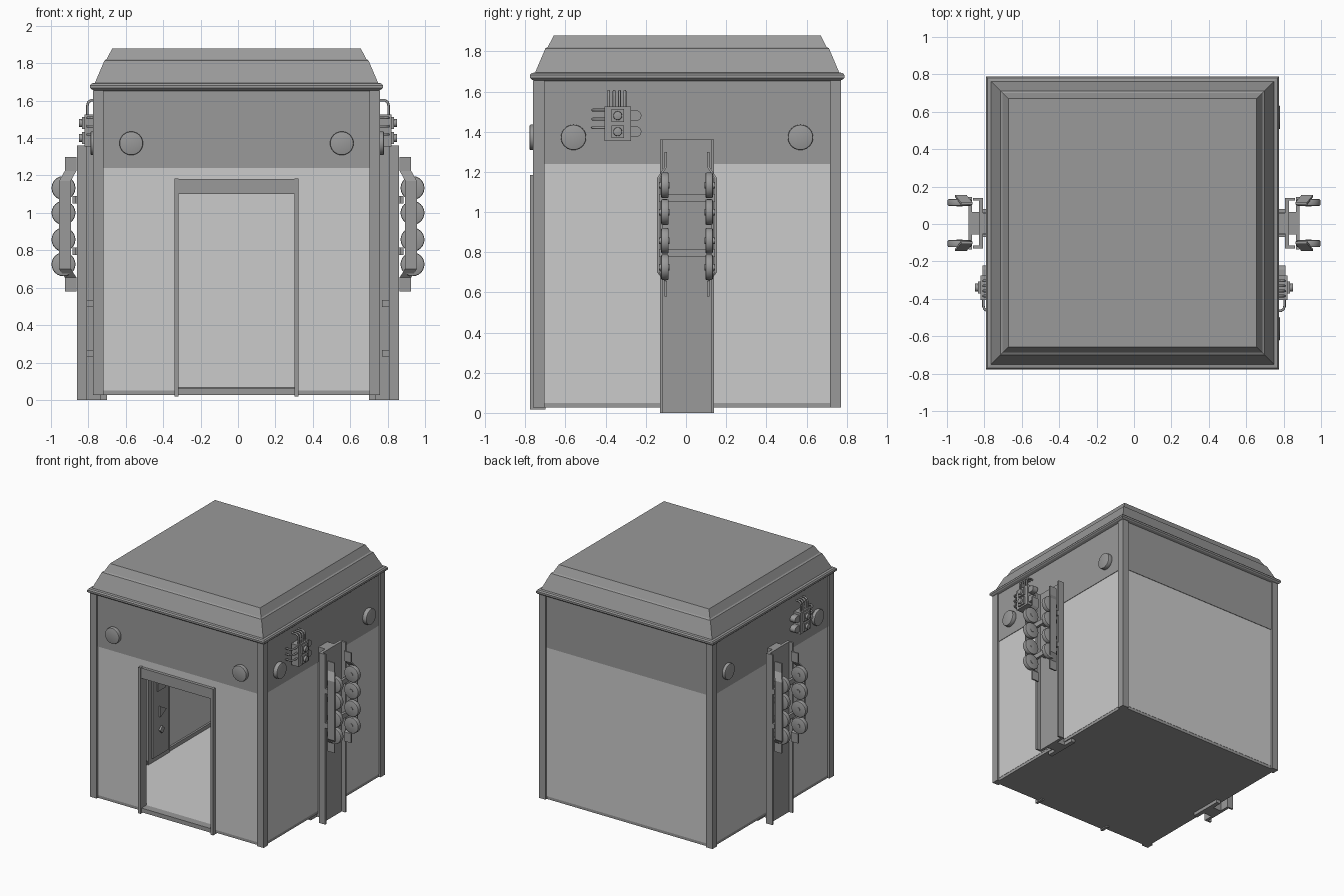
import bpy, bmesh
from math import radians
from mathutils import Matrix, Vector

if "Cube" in bpy.data.objects:
    bpy.data.objects.remove(bpy.data.objects["Cube"])

CX, CY = -0.008, 0.006            # cab centre
dark = bpy.data.materials.new("dark_grey")
dark.diffuse_color = (0.32, 0.32, 0.32, 1)
dark.use_nodes = True
dark.node_tree.nodes["Principled BSDF"].inputs["Base Color"].default_value = dark.diffuse_color


def finish(name, bm, mat=dark, smooth=False):
    bmesh.ops.recalc_face_normals(bm, faces=bm.faces)
    me = bpy.data.meshes.new(name)
    bm.to_mesh(me)
    bm.free()
    ob = bpy.data.objects.new(name, me)
    bpy.context.collection.objects.link(ob)
    if mat:
        me.materials.append(mat)
    if smooth:
        bpy.context.view_layer.objects.active = ob
        ob.select_set(True)
        bpy.ops.object.shade_smooth_by_angle(angle=radians(35))
        ob.select_set(False)
    return ob


def box(name, x, y, z, mat=dark):
    bm = bmesh.new()
    lo = Vector((min(x), min(y), min(z)))
    hi = Vector((max(x), max(y), max(z)))
    m = Matrix.Translation((lo + hi) / 2) @ Matrix.Diagonal((*(hi - lo), 1))
    bmesh.ops.create_cube(bm, size=1, matrix=m)
    return finish(name, bm, mat)


def cyl(name, c, r, depth, axis, segs=24, bevel=0.0):
    bm = bmesh.new()
    rot = Vector((0, 0, 1)).rotation_difference(Vector(axis)).to_matrix().to_4x4()
    bmesh.ops.create_cone(bm, cap_ends=True, segments=segs, radius1=r, radius2=r,
                          depth=depth, matrix=Matrix.Translation(c) @ rot)
    if bevel:
        rim = [e for e in bm.edges if any(len(f.verts) > 4 for f in e.link_faces)]
        bmesh.ops.bevel(bm, geom=rim, offset=bevel, segments=2, profile=0.5, affect='EDGES')
    return finish(name, bm, smooth=True)


def loft(name, rings):
    bm = bmesh.new()
    vs = [[bm.verts.new(p) for p in r] for r in rings]
    n = len(vs[0])
    for a, b in zip(vs, vs[1:]):
        for i in range(n):
            bm.faces.new((a[i], a[(i + 1) % n], b[(i + 1) % n], b[i]))
    bm.faces.new(vs[0])
    bm.faces.new(vs[-1])
    return finish(name, bm)


def pipe(name, pts, r=0.007):
    cu = bpy.data.curves.new(name, 'CURVE')
    cu.dimensions = '3D'
    cu.bevel_depth, cu.bevel_resolution = r, 2
    sp = cu.splines.new('POLY')
    sp.points.add(len(pts) - 1)
    for p, co in zip(sp.points, pts):
        p.co = (*co, 1)
    cu.materials.append(dark)
    bpy.context.collection.objects.link(bpy.data.objects.new(name, cu))


def X(*v): return [CX + a for a in v]
def Y(*v): return [CY + a for a in v]


# roof and cornice
prof = [(.75, 1.65), (.775, 1.66), (.783, 1.668), (.783, 1.682), (.775, 1.692),
        (.757, 1.695), (.706, 1.815), (.694, 1.822), (.664, 1.88)]
loft("roof", [[(CX + h * i, CY + h * j, z) for i, j in ((-1, -1), (1, -1), (1, 1), (-1, 1))]
              for h, z in prof])

# floor slab and corner posts
box("floor_slab", X(-.75, .75), Y(-.75, .75), (.027, .05))
box("floor_plate", X(-.71, .71), Y(-.71, .71), (.05, .06), None)
for i in (-1, 1):
    for j in (-1, 1):
        box("corner_post", X(i * .71, i * .767), Y(j * .71, j * .767), (.027, 1.655))

# walls: light lower panels, dark upper band
O, I = .752, .715
for i in (-1, 1):
    box("side_panel", X(i * I, i * O), Y(-.72, .72), (.05, 1.24), None)
    box("side_band", X(i * I, i * (O + .004)), Y(-.72, .72), (1.24, 1.655))
    box("front_panel", X(i * .32, i * .72), Y(-O, -I), (.05, 1.24), None)
    box("front_back_band", X(-.72, .72), Y(i * I, i * (O + .004)), (1.24, 1.655))
    box("side_skirting", X(i * .70, i * I), Y(-I, I), (.06, .09))
box("front_panel_over_door", X(-.32, .32), Y(-O, -I), (1.17, 1.24), None)
box("back_panel", X(-.72, .72), Y(I, O), (.05, 1.24), None)
box("back_skirting", X(-.71, .71), Y(.70, I), (.06, .07))

# door frame
for i in (-1, 1):
    box("door_jamb", X(i * .31, i * .332), Y(-.782, -.705), (.017, 1.185))
box("door_lintel", X(-.31, .31), Y(-.776, -.705), (1.10, 1.182))
box("door_sill", X(-.31, .31), Y(-.772, -.70), (.027, .06))

# round lamps on the front
for i in (-1, 1):
    cyl("front_lamp", (CX + i * .563, CY - .767, 1.372), .063, .036, (0, 1, 0), 32, .006)

# fittings on both sides
for s in (-1, 1):
    for y in (-.56, .57):
        cyl("side_lamp", (s * .765 + CX / 2, y, 1.372), .063, .04, (1, 0, 0), 32, .006)

    # guide rail: stem with an outward-facing channel
    yc = .005
    box("rail_inner_flange", (s * .70, s * .735), (yc - .135, yc + .135), (0, 1.36))
    box("rail_stem", (s * .735, s * .81), (yc - .055, yc + .055), (0, 1.36))
    box("rail_web", (s * .807, s * .83), (yc - .135, yc + .135), (0, 1.36))
    for j in (-1, 1):
        box("rail_lip", (s * .83, s * .862), (yc + j * .12, yc + j * .135), (0, 1.36))
        for z in (.25, .515):
            box("rail_clip", (s * .77, s * .807), (yc + j * .055, yc + j * .075), (z - .018, z + .018))

        # bent carrier bar outside the rollers
        path = [(.895, .105, .58), (.895, .105, .655), (.925, .143, .70),
                (.925, .143, 1.17), (.895, .105, 1.225), (.895, .105, 1.30)]
        loft("roller_carrier", [[(s * (x + a * .031), yc + j * (y + b * .006), z)
             for a, b in ((-1, -1), (1, -1), (1, 1), (-1, 1))] for x, y, z in path])
        for z in (.725, .857, 1.0, 1.133):
            cyl("roller", (s * .933, yc + j * .11, z), .064, .038, (0, 1, 0), 24, .008)
            cyl("roller_axle", (s * .933, yc + j * .118, z), .016, .06, (0, 1, 0), 12)
    for z in (.795, 1.07):
        box("carrier_crossbar", (s * .865, s * .885), (yc - .14, yc + .14), (z - .02, z + .02))
        box("carrier_arm", (s * .77, s * .87), (yc - .06, yc + .06), (z - .02, z + .02))

    # junction box with knobs, end caps and pipes
    box("junction_box", (s * .755, s * .82), (-.405, -.275), (1.355, 1.525))
    for z in (1.40, 1.48):
        box("knob_base", (s * .82, s * .833), (-.372, -.308), (z - .032, z + .032))
        cyl("knob", (s * .835, -.34, z), .022, .03, (1, 0, 0), 16, .004)
        box("end_cap_block", (s * .765, s * .81), (-.275, -.248), (z - .026, z + .026))
        cyl("end_cap", (s * .787, -.248, z), .026, .045, (1, 0, 0), 20)
    for y in (-.385, -.358, -.331, -.304):
        pipe("upper_pipe", [(s * .805, y, 1.50), (s * .805, y, 1.575), (s * .80, y, 1.592),
                            (s * .785, y, 1.602), (s * .745, y, 1.602)])
    for z in (1.42, 1.463, 1.508):
        pipe("side_pipe", [(s * .805, -.39, z), (s * .805, -.44, z), (s * .80, -.455, z),
                           (s * .785, -.465, z), (s * .745, -.465, z)])

    # inner control panel with buttons
    box("control_panel", (s * .685, s * .70), (yc - .10, yc + .10), (.10, .85))
    box("control_display", (s * .675, s * .685), (yc - .05, yc + .05), (.62, .72))
    for z, r, n in ((.45, .05, 3), (.30, .03, 4)):
        cyl("control_button", (s * .68, yc, z), r, .02, (1, 0, 0), n)
